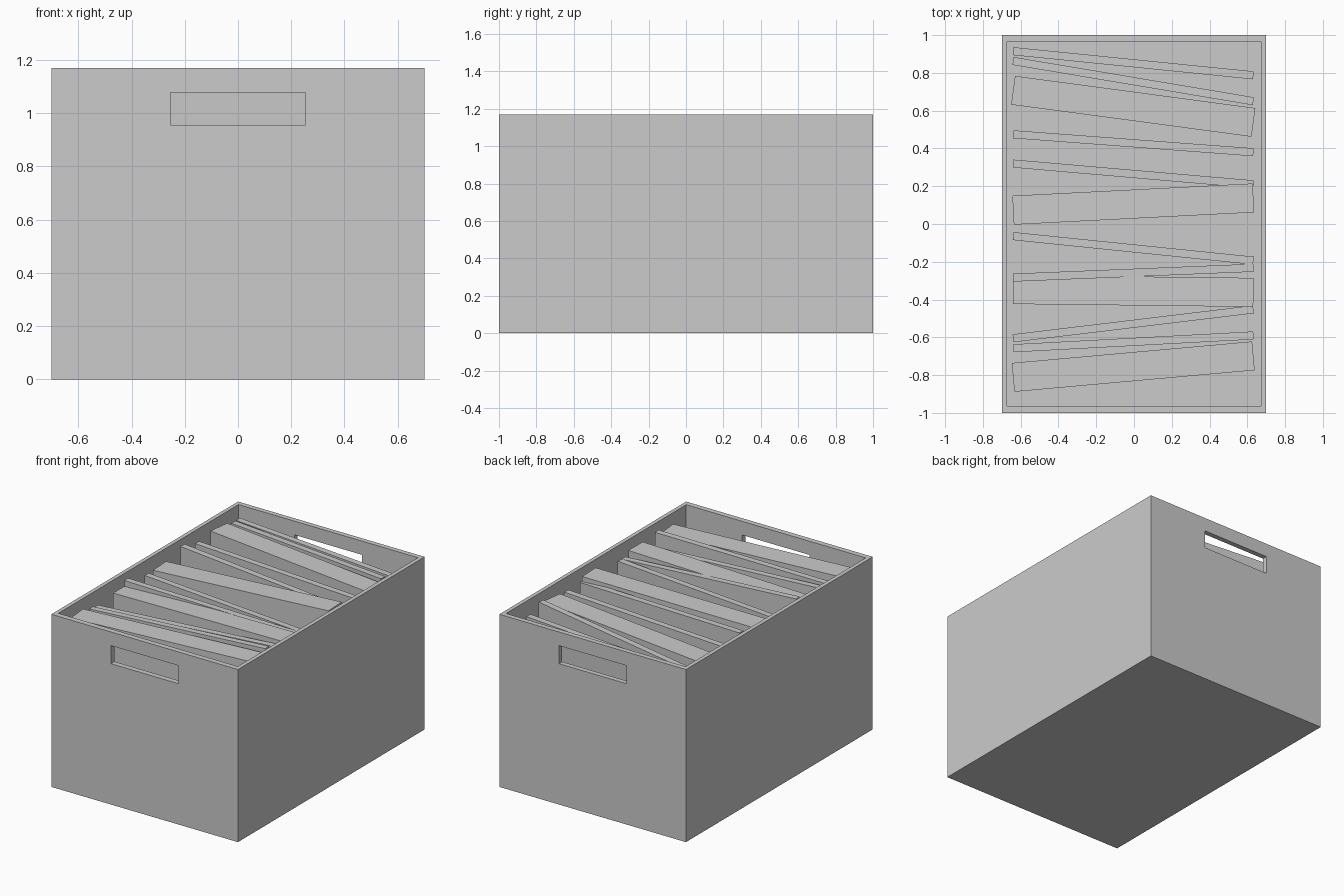
import bpy, bmesh
from mathutils import Vector

if "Cube" in bpy.data.objects:
    bpy.data.objects.remove(bpy.data.objects["Cube"])

H = 1.17        # box height
FLOOR = 0.035   # floor thickness


def mesh_object(name, bm):
    bmesh.ops.recalc_face_normals(bm, faces=bm.faces)
    me = bpy.data.meshes.new(name)
    bm.to_mesh(me)
    bm.free()
    ob = bpy.data.objects.new(name, me)
    bpy.context.collection.objects.link(ob)
    return ob


def box(name, lo, hi):
    bm = bmesh.new()
    bmesh.ops.create_cube(bm, size=1)
    lo, hi = Vector(lo), Vector(hi)
    for v in bm.verts:
        v.co = Vector([lo[i] + (v.co[i] + 0.5) * (hi[i] - lo[i]) for i in range(3)])
    return mesh_object(name, bm)


def cut(ob, cutter):
    m = ob.modifiers.new("cut", 'BOOLEAN')
    m.operation = 'DIFFERENCE'
    m.solver = 'EXACT'
    m.object = cutter
    bpy.context.view_layer.objects.active = ob
    bpy.ops.object.modifier_apply(modifier=m.name)
    bpy.data.objects.remove(cutter)


def folder(name, y_left, y_right, thick, z_left, z_right):
    """Upright slab spanning the box, angled in plan, with a sloping top."""
    a, b = Vector((-0.64, y_left, 0)), Vector((0.632, y_right, 0))
    d = (b - a).normalized()
    n = Vector((-d.y, d.x, 0)) * thick / 2
    plan = [(a - n, z_left), (b - n, z_right), (b + n, z_right), (a + n, z_left)]
    bm = bmesh.new()
    bot = [bm.verts.new((p.x, p.y, FLOOR)) for p, z in plan]
    top = [bm.verts.new((p.x, p.y, z)) for p, z in plan]
    bm.faces.new(bot)
    bm.faces.new(top)
    for i in range(4):
        j = (i + 1) % 4
        bm.faces.new((bot[i], bot[j], top[j], top[i]))
    return mesh_object(name, bm)


# Open box with a hand hole through both ends
crate = box("storage_box", (-0.7, -1, 0), (0.7, 1, H))
cut(crate, box("cavity_cutter", (-0.673, -0.963, FLOOR), (0.673, 0.966, H + 0.2)))
cut(crate, box("handle_cutter", (-0.253, -1.2, 0.955), (0.253, 1.2, 1.077)))

# Thick binders: left y, right y, left top z, right top z
binders = [(0.708, 0.538, 1.125, 1.125), (0.073, 0.138, 1.105, 1.145),
           (-0.347, -0.362, 1.11, 1.13), (-0.812, -0.698, 1.12, 1.12)]
for i, (yl, yr, zl, zr) in enumerate(binders):
    folder(f"binder_{i + 1}", yl, yr, 0.153, zl, zr)

# Thin folders
folders = [(0.915, 0.787, 1.10, 1.10), (0.863, 0.65, 1.10, 1.145),
           (0.475, 0.38, 1.11, 1.11), (0.32, 0.21, 1.15, 1.11),
           (-0.064, -0.194, 1.10, 1.10), (-0.284, -0.232, 1.15, 1.10),
           (-0.605, -0.452, 1.09, 1.10), (-0.658, -0.59, 1.10, 1.145)]
for i, (yl, yr, zl, zr) in enumerate(folders):
    folder(f"folder_{i + 1}", yl, yr, 0.042, zl, zr)
